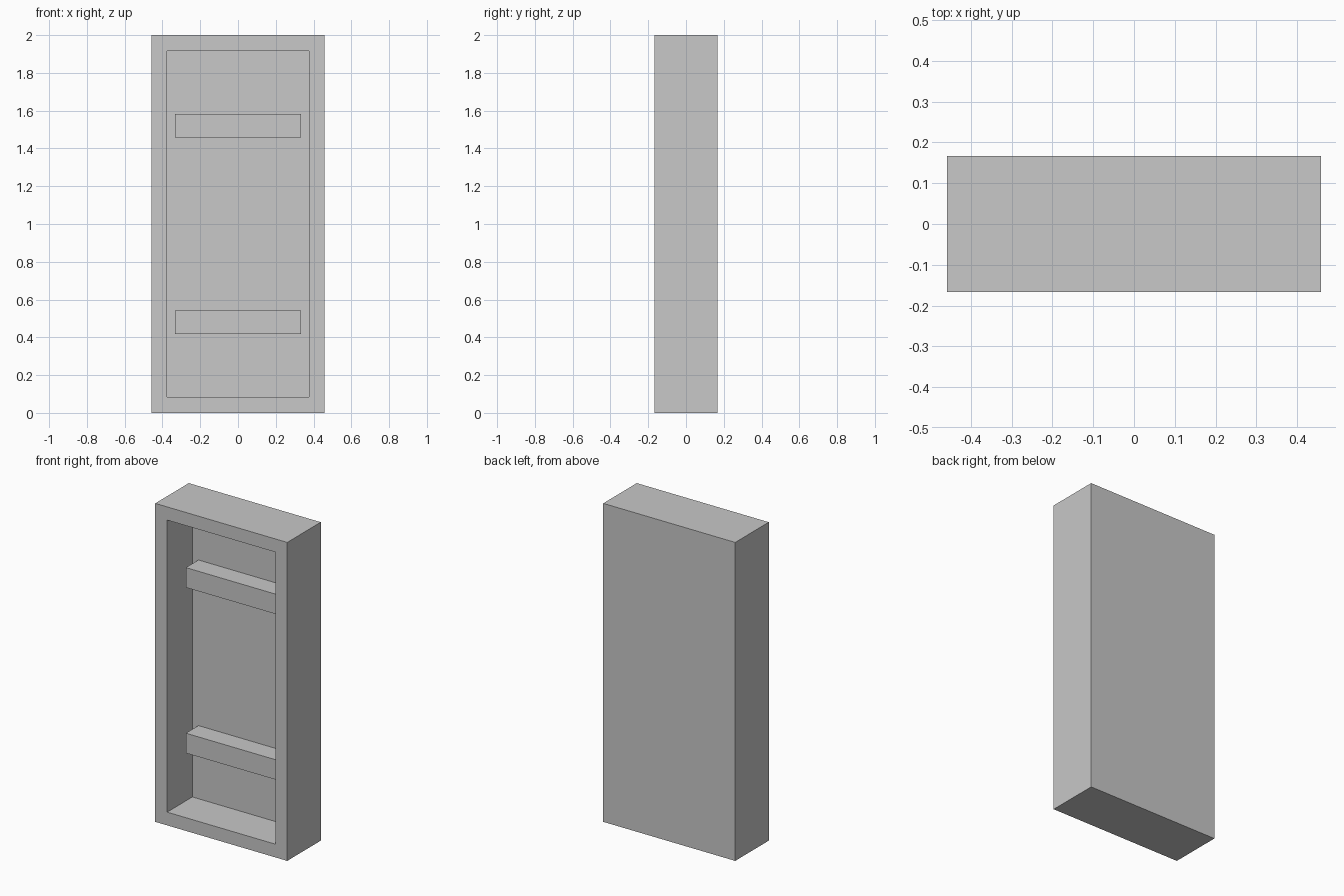
import bpy
import bmesh
from mathutils import Matrix, Vector

if "Cube" in bpy.data.objects:
    bpy.data.objects.remove(bpy.data.objects["Cube"], do_unlink=True)

# Overall size and wall thickness
W, D, H = 0.917, 0.333, 2.0
WALL = 0.083

grey = bpy.data.materials.new("plain grey")
grey.use_nodes = True
colour = (0.58, 0.58, 0.58, 1)
grey.diffuse_color = colour
grey.node_tree.nodes["Principled BSDF"].inputs["Base Color"].default_value = colour


def add_object(name, bm):
    mesh = bpy.data.meshes.new(name)
    bm.to_mesh(mesh)
    bm.free()
    mesh.materials.append(grey)
    obj = bpy.data.objects.new(name, mesh)
    bpy.context.collection.objects.link(obj)


def box(size, centre):
    bm = bmesh.new()
    matrix = Matrix.Translation(centre) @ Matrix.Diagonal((*size, 1))
    bmesh.ops.create_cube(bm, size=1, matrix=matrix)
    return bm


# Open-fronted case: inset a flat rim, then extrude the panel inwards
bm = box((W, D, H), (0, 0, H / 2))
bm.normal_update()
front = min(bm.faces, key=lambda f: f.calc_center_median().y)
bmesh.ops.inset_region(bm, faces=[front], thickness=WALL, use_even_offset=True)
panel = bmesh.ops.extrude_discrete_faces(bm, faces=[front])["faces"][0]
bmesh.ops.translate(bm, verts=panel.verts, vec=Vector((0, D - WALL, 0)))
bmesh.ops.recalc_face_normals(bm, faces=bm.faces)
add_object("case", bm)

# Two rails fixed to the back panel
back = D / 2 - WALL
depth = 0.125
for name, z in (("lower_rail", 0.48), ("upper_rail", 1.52)):
    add_object(name, box((0.667, depth, 0.125), (0, back - depth / 2, z)))
